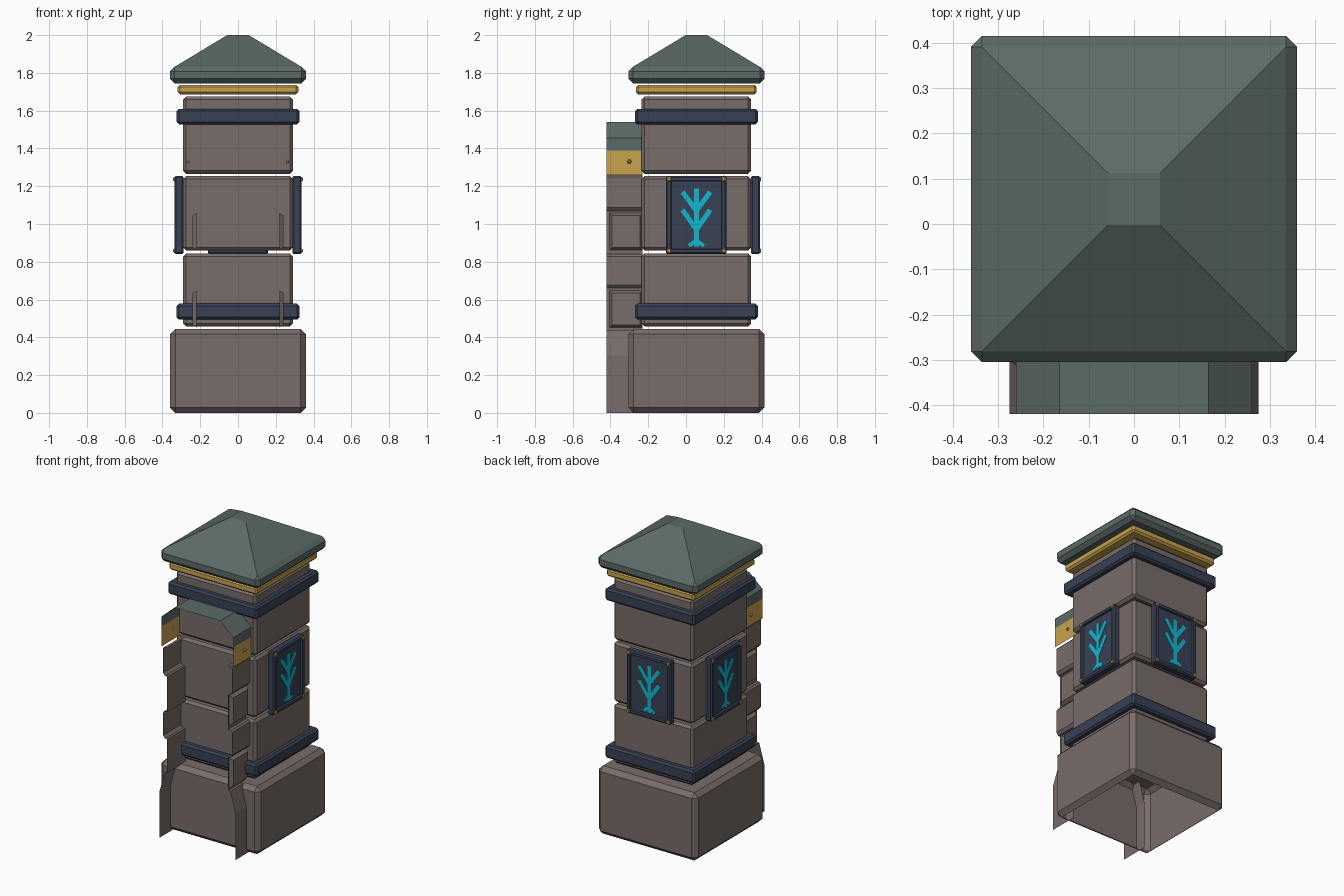
import bpy, bmesh, math
from mathutils import Matrix, Vector

if "Cube" in bpy.data.objects:
    bpy.data.objects.remove(bpy.data.objects["Cube"])


def material(name, r, g, b):
    m = bpy.data.materials.new(name)
    m.use_nodes = True
    m.diffuse_color = (r, g, b, 1)
    m.node_tree.nodes["Principled BSDF"].inputs["Base Color"].default_value = (r, g, b, 1)
    return m


STONE = material("brown stone", 0.19, 0.152, 0.143)
SLATE = material("green slate", 0.105, 0.145, 0.138)
GOLD = material("gold", 0.58, 0.37, 0.075)
NAVY = material("navy metal", 0.04, 0.052, 0.09)
CYAN = material("cyan glow", 0.005, 0.48, 0.63)

CENTRE = Vector((0, 0.055, 0))      # axis of the pillar
FRONT, JOIN = -0.42, -0.23          # depth range of the wall stub


def finish(name, bm, mat, matrix=None):
    if matrix:
        bm.transform(matrix)
    mesh = bpy.data.meshes.new(name)
    bm.to_mesh(mesh)
    bm.free()
    mesh.materials.append(mat)
    obj = bpy.data.objects.new(name, mesh)
    bpy.context.collection.objects.link(obj)
    return obj


def add_box(bm, lo, hi, bevel=0.0):
    lo, hi = Vector(lo), Vector(hi)
    mat = Matrix.Translation((lo + hi) / 2) @ Matrix.Diagonal((*(hi - lo), 1))
    verts = bmesh.ops.create_cube(bm, size=1, matrix=mat)["verts"]
    if bevel:
        edges = list({e for v in verts for e in v.link_edges})
        bmesh.ops.bevel(bm, geom=edges, offset=bevel, segments=1,
                        affect='EDGES', profile=0.5)


def facing(bm, axis):
    """Largest face pointing along an axis."""
    bm.normal_update()
    faces = [f for f in bm.faces if f.normal.dot(axis) > 0.99]
    return max(faces, key=lambda f: f.calc_area())


def tier(half, z0, z1, bevel):
    """Chamfered square block on the pillar axis."""
    bm = bmesh.new()
    add_box(bm, (-half, -half, z0), (half, half, z1), bevel)
    bm.transform(Matrix.Translation(CENTRE))
    return bm


# Pillar: open-bottomed base, stacked blocks, bands and gold collar
bm = tier(0.36, 0, 0.445, 0.028)
bmesh.ops.delete(bm, geom=[facing(bm, Vector((0, 0, -1)))], context='FACES')
finish("base", bm, STONE)

for name, half, z0, z1, bevel, mat in (
        ("lower_block", 0.29, 0.458, 0.845, 0.016, STONE),
        ("middle_block", 0.29, 0.86, 1.253, 0.016, STONE),
        ("upper_block", 0.29, 1.266, 1.675, 0.016, STONE),
        ("lower_band", 0.325, 0.495, 0.578, 0.012, NAVY),
        ("upper_band", 0.325, 1.528, 1.61, 0.012, NAVY),
        ("collar", 0.319, 1.686, 1.737, 0.012, GOLD)):
    finish(name, tier(half, z0, z1, bevel), mat)

# Roof: chamfered slab with its top drawn up into a blunt pyramid
bm = tier(0.36, 1.745, 1.832, 0.024)
top = facing(bm, Vector((0, 0, 1)))
peak = bmesh.ops.extrude_discrete_faces(bm, faces=[top])["faces"][0]
for v in peak.verts:
    v.co = Vector((math.copysign(0.057, v.co.x),
                   CENTRE.y + math.copysign(0.057, v.co.y - CENTRE.y), 2.0))
finish("roof", bm, SLATE)


# Emblem panels on the back and both sides
def strip(bm, a, b, width, y0, y1):
    """Thin bar between two (x, z) points."""
    a, b = Vector((a[0], 0, a[1])), Vector((b[0], 0, b[1]))
    d = b - a
    m = (Matrix.Translation((a + b) / 2 + Vector((0, (y0 + y1) / 2, 0)))
         @ Matrix.Rotation(math.atan2(d.x, d.z), 4, 'Y')
         @ Matrix.Diagonal((width, y1 - y0, d.length, 1)))
    bmesh.ops.create_cube(bm, size=1, matrix=m)


for side, degrees in (("back", 0), ("right", 90), ("left", -90)):
    place = Matrix.Translation(CENTRE) @ Matrix.Rotation(math.radians(degrees), 4, 'Z')

    bm = bmesh.new()
    add_box(bm, (-0.16, 0.288, 0.84), (0.16, 0.336, 1.255), 0.008)
    face = facing(bm, Vector((0, 1, 0)))
    bmesh.ops.inset_region(bm, faces=[face], thickness=0.024)
    bmesh.ops.inset_region(bm, faces=[face], thickness=0.004, depth=-0.012)
    finish(side + "_panel", bm, NAVY, place)

    bm = bmesh.new()
    strip(bm, (0, 0.88), (0, 1.188), 0.026, 0.322, 0.328)
    for s in (-1, 1):
        for root, tip in ((0.97, 1.075), (1.07, 1.17)):
            strip(bm, (0, root), (s * 0.073, tip), 0.026, 0.322, 0.3275)
        strip(bm, (0, 0.912), (s * 0.04, 0.885), 0.02, 0.322, 0.327)
    finish(side + "_tree_emblem", bm, CYAN, place)

    bm = bmesh.new()
    for x in (-0.145, 0.145):
        for z in (0.858, 1.237):
            add_box(bm, (x - 0.011, 0.33, z - 0.011),
                    (x + 0.011, 0.343, z + 0.011), 0.004)
    finish(side + "_panel_studs", bm, GOLD, place)


# Wall stub: open shells swept from the front edge back to the pillar
def sweep(bm, profile):
    pairs = [[bm.verts.new((x, y, z)) for y in (FRONT, JOIN)] for x, z in profile]
    for (a, b), (c, d) in zip(pairs, pairs[1:]):
        bm.faces.new((a, b, d, c))


def course(z0, z1):
    """Projecting stone course with chamfered edges."""
    return [(0.22, z0), (0.235, z0), (0.25, z0 + 0.018), (0.25, z1 - 0.012),
            (0.24, z1), (0.22, z1)]


wall = ([(0.275, 0), (0.275, 0.305), (0.237, 0.44), (0.22, 0.44)]
        + course(0.66, 0.84) + course(1.07, 1.26))
slope = [(0.26, 1.39), (0.26, 1.455), (0.165, 1.54)]

for name, s in (("right", -1), ("left", 1)):
    bm = bmesh.new()
    sweep(bm, [(s * x, z) for x, z in wall])
    finish(name + "_wall_face", bm, STONE)

    # Recessed courses: framed blocks without an inner face
    bm = bmesh.new()
    for z0, z1 in ((0.452, 0.648), (0.862, 1.058)):
        low = [(0.22, y, z) for y, z in
               ((-0.405, z0), (JOIN, z0), (JOIN, z1), (-0.405, z1))]
        face = bm.faces.new([bm.verts.new((s * x, y, z)) for x, y, z in low])
        face.normal_update()
        if face.normal.x * s < 0:
            face.normal_flip()
        bmesh.ops.inset_region(bm, faces=[face], thickness=0.02, depth=0.02,
                               use_boundary=True)
    finish(name + "_wall_blocks", bm, STONE)

    bm = bmesh.new()
    sweep(bm, [(s * 0.26, 1.26), (s * 0.26, 1.39)])
    bmesh.ops.create_cone(
        bm, cap_ends=True, segments=6, radius1=0.013, radius2=0.006, depth=0.012,
        matrix=Matrix.Translation((s * 0.264, -0.3, 1.33))
        @ Matrix.Rotation(s * math.pi / 2, 4, 'Y'))
    finish(name + "_wall_trim", bm, GOLD)

bm = bmesh.new()
sweep(bm, slope + [(-x, z) for x, z in reversed(slope)])
finish("wall_coping", bm, SLATE)
